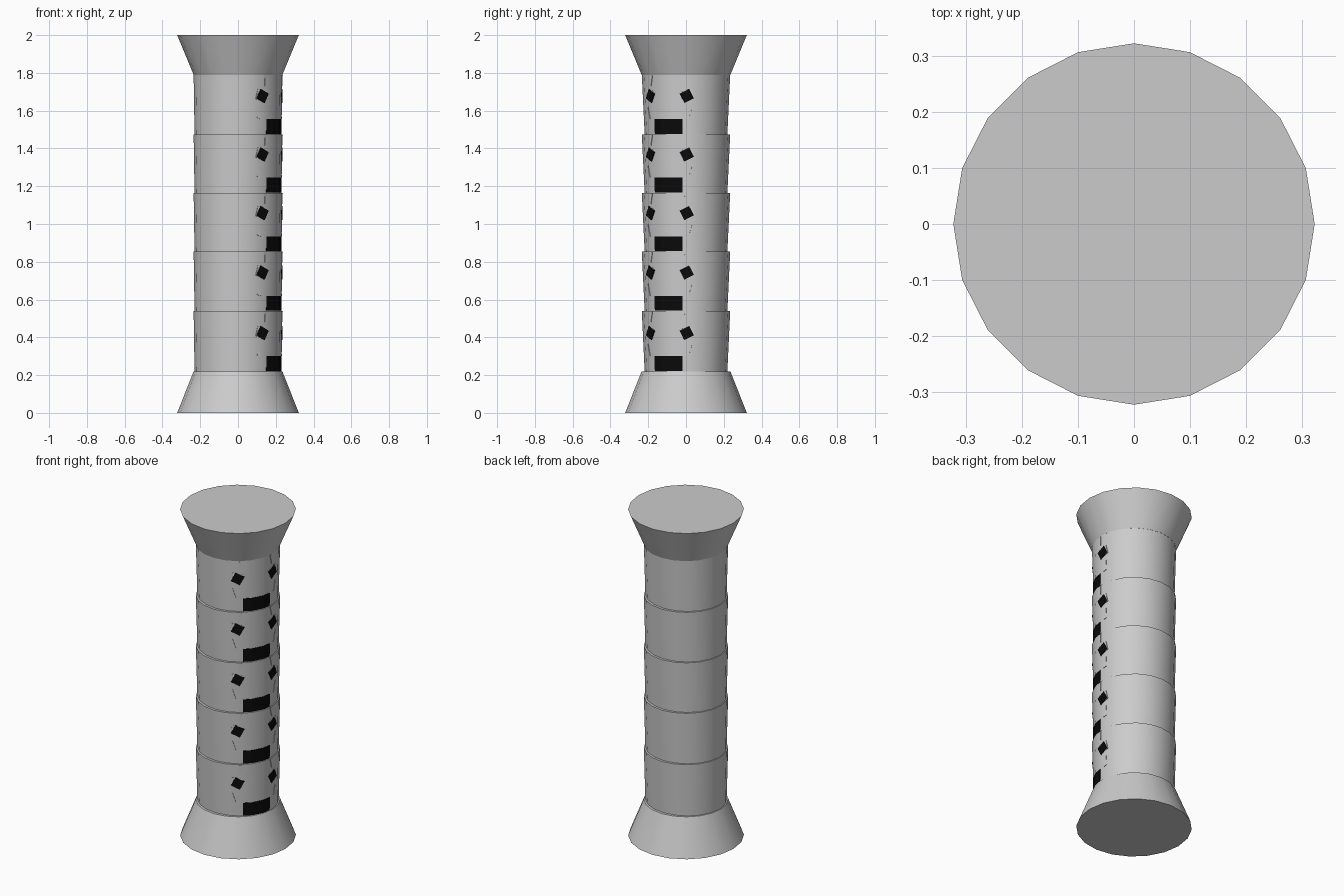
import bpy, bmesh
from math import sin, cos, radians, pi
from mathutils import Matrix, Vector

if "Cube" in bpy.data.objects:
    bpy.data.objects.remove(bpy.data.objects["Cube"])

N = 20
LEVELS = [0.22, 0.54, 0.855, 1.165, 1.475, 1.79]
FACE = radians(-27.5)          # direction the carved faces look

black = bpy.data.materials.new("black")
black.diffuse_color = (0.003, 0.003, 0.003, 1)
black.use_nodes = True
black.node_tree.nodes["Principled BSDF"].inputs["Base Color"].default_value = black.diffuse_color


def surf(a, t, z, off=0.0):
    """Point on the faceted drum wall at angle a, height fraction t."""
    s = 2 * pi / N
    k = cos(s / 2) / cos((a % s) - s / 2)
    rx, ry = 0.23 + 0.005 * t, 0.219 + 0.015 * t
    return Vector(((rx * k + off) * cos(a), (ry * k + off) * sin(a), z))


def finish(name, bm, mat=None, smooth=False):
    bmesh.ops.recalc_face_normals(bm, faces=bm.faces)
    me = bpy.data.meshes.new(name)
    bm.to_mesh(me)
    bm.free()
    ob = bpy.data.objects.new(name, me)
    bpy.context.collection.objects.link(ob)
    if mat:
        me.materials.append(mat)
    if smooth:
        bpy.ops.object.select_all(action='DESELECT')
        ob.select_set(True)
        bpy.context.view_layer.objects.active = ob
        bpy.ops.object.shade_smooth_by_angle(angle=radians(30))
    return ob


def loft(name, rings, mat=None, smooth=False):
    bm = bmesh.new()
    vs = [[bm.verts.new(p) for p in r] for r in rings]
    n = len(vs[0])
    for lo, hi in zip(vs, vs[1:]):
        for i in range(n):
            bm.faces.new((lo[i], lo[(i + 1) % n], hi[(i + 1) % n], hi[i]))
    bm.faces.new(vs[0][::-1])
    bm.faces.new(vs[-1])
    return finish(name, bm, mat, smooth)


def circle(r, z):
    return [(r * cos(2 * pi * i / N), r * sin(2 * pi * i / N), z) for i in range(N)]


def block(name, z0, h, a, dz, size, tilt, proud, mat=None):
    """Tilted square block set into the wall, facing outward."""
    c = surf(a, dz / h, z0 + dz, proud - 0.015)
    m = (Matrix.Translation(c) @ Matrix.Rotation(a, 4, 'Z')
         @ Matrix.Rotation(tilt, 4, 'X') @ Matrix.Diagonal((0.03, size, size, 1)))
    bm = bmesh.new()
    bmesh.ops.create_cube(bm, size=1, matrix=m)
    return finish(name, bm, mat)


def wedge(name, z0, h, pts):
    """Thin raised triangle on the wall; pts are (angle, height)."""
    return loft(name, [[surf(a, d / h, z0 + d, o) for a, d in pts] for o in (-0.006, 0.003)])


# Flared base and capital
loft("base", [circle(0.322, 0), circle(0.235, LEVELS[0])], smooth=True)
loft("capital", [circle(0.235, LEVELS[-1]), circle(0.322, 2.0)], smooth=True)

# Five stacked drums, each with one face
for k, (z0, z1) in enumerate(zip(LEVELS, LEVELS[1:])):
    h = z1 - z0
    loft(f"drum_{k}", [[surf(2 * pi * i / N, t, z0 + t * h) for i in range(N)]
                       for t in (0, 1)], smooth=True)

    # Mouth: curved dark band following the wall
    arc = [radians(-49), radians(-36), radians(-18), radians(-5)]
    rings = []
    for t, z in ((0.0, z0 + 0.001), (0.08 / h, z0 + 0.08)):
        rings.append([surf(a, t, z, 0.002) for a in arc]
                     + [surf(a, t, z, -0.02) for a in reversed(arc)])
    loft(f"mouth_{k}", rings, black)

    # Mirrored eyes, sockets, brows and cheeks
    for side, tag in ((1, "left"), (-1, "right")):
        def ang(d):
            return FACE + side * radians(d)
        tilt = side * radians(27)
        block(f"{tag}_socket_{k}", z0, h, ang(30.5), 0.208, 0.055, side * radians(12), 0.001)
        block(f"{tag}_eye_{k}", z0, h, ang(28.5), 0.203, 0.056, tilt, 0.003, black)
        wedge(f"{tag}_brow_{k}", z0, h,
              [(ang(22), h - 0.003), (ang(26), h - 0.003), (ang(25.5), h - 0.06)])
        wedge(f"{tag}_cheek_{k}", z0, h,
              [(ang(31), 0.08), (ang(36), 0.085), (ang(36), 0.145)])
